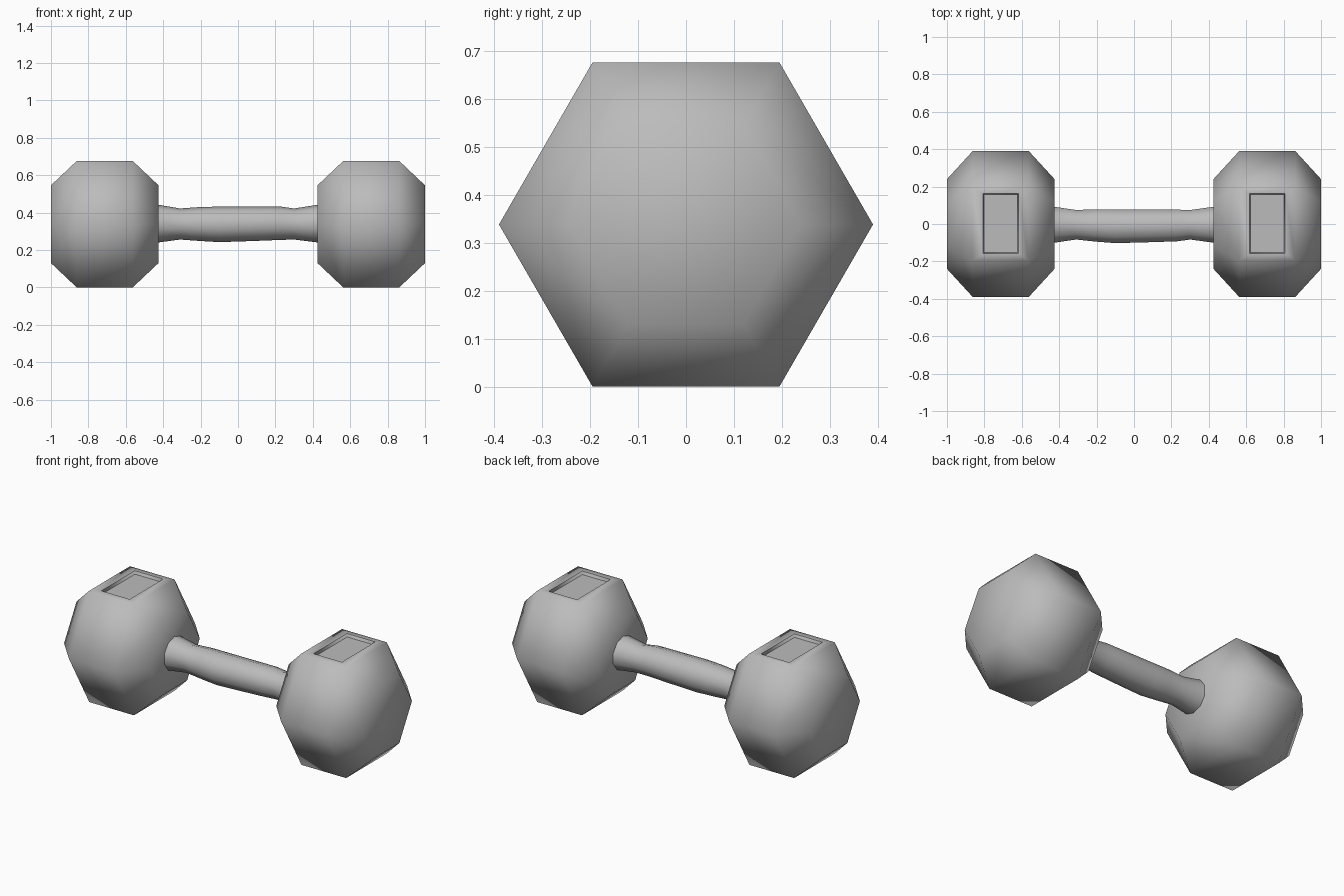
import bpy, bmesh
from math import cos, sin, pi

if "Cube" in bpy.data.objects:
    bpy.data.objects.remove(bpy.data.objects["Cube"])

MID = 0.338  # height of the long axis

iron = bpy.data.materials.new("grey iron")
iron.use_nodes = True
iron.diffuse_color = (0.5, 0.5, 0.5, 1)
iron.node_tree.nodes["Principled BSDF"].inputs["Base Color"].default_value = (0.5, 0.5, 0.5, 1)


def loft(bm, sections, sides, turn=0.0):
    """Skin rings along x; each section is (x, radius, y, z)."""
    rings = []
    for x, r, y, z in sections:
        angles = [turn + 2 * pi * i / sides for i in range(sides)]
        rings.append([bm.verts.new((x, y + r * cos(a), z + r * sin(a))) for a in angles])
    for a, b in zip(rings, rings[1:]):
        for i in range(sides):
            j = (i + 1) % sides
            bm.faces.new((a[i], a[j], b[j], b[i]))
    bm.faces.new(rings[0])
    bm.faces.new(rings[-1])
    bmesh.ops.recalc_face_normals(bm, faces=bm.faces[:])


def finish(bm, name):
    for f in bm.faces:
        f.smooth = True
    mesh = bpy.data.meshes.new(name)
    bm.to_mesh(mesh)
    bm.free()
    mesh.materials.append(iron)
    obj = bpy.data.objects.new(name, mesh)
    bpy.context.collection.objects.link(obj)
    return obj


def head(name, side):
    # Hexagonal weight, tapered at both ends
    bm = bmesh.new()
    cx = 0.7125
    loft(bm, [(side * x, r, 0, MID) for x, r in
              ((cx - 0.2875, 0.24), (cx - 0.15, 0.39), (cx + 0.15, 0.39), (cx + 0.2875, 0.24))], 6)
    # Rectangular recess in the top face
    top = max(bm.faces, key=lambda f: f.calc_center_median().z)
    bmesh.ops.inset_region(bm, faces=[top], thickness=0.04)
    for v in top.verts:
        v.co.x = side * cx + (0.095 if v.co.x > side * cx else -0.095)
        v.co.y = 0.163 if v.co.y > 0 else -0.157
    rim = list(top.edges)
    bmesh.ops.inset_region(bm, faces=[top], thickness=0.007, depth=-0.018)
    for e in rim + list(top.edges):
        e.smooth = False
    finish(bm, name)


head("left_weight", 1)
head("right_weight", -1)

# Slightly uneven grip, flared where it meets the weights
bm = bmesh.new()
grip = [(-0.46, 0.105, -0.004, 0.342), (-0.42, 0.1, -0.004, 0.341), (-0.31, 0.083, -0.004, 0.339),
        (-0.2, 0.091, -0.008, 0.339), (-0.1, 0.095, -0.012, 0.337), (0.08, 0.092, -0.01, 0.34),
        (0.23, 0.089, -0.008, 0.343), (0.3, 0.083, -0.004, 0.339), (0.42, 0.1, -0.004, 0.341),
        (0.46, 0.105, -0.004, 0.342)]
loft(bm, grip, 10, pi / 10)
finish(bm, "grip")
